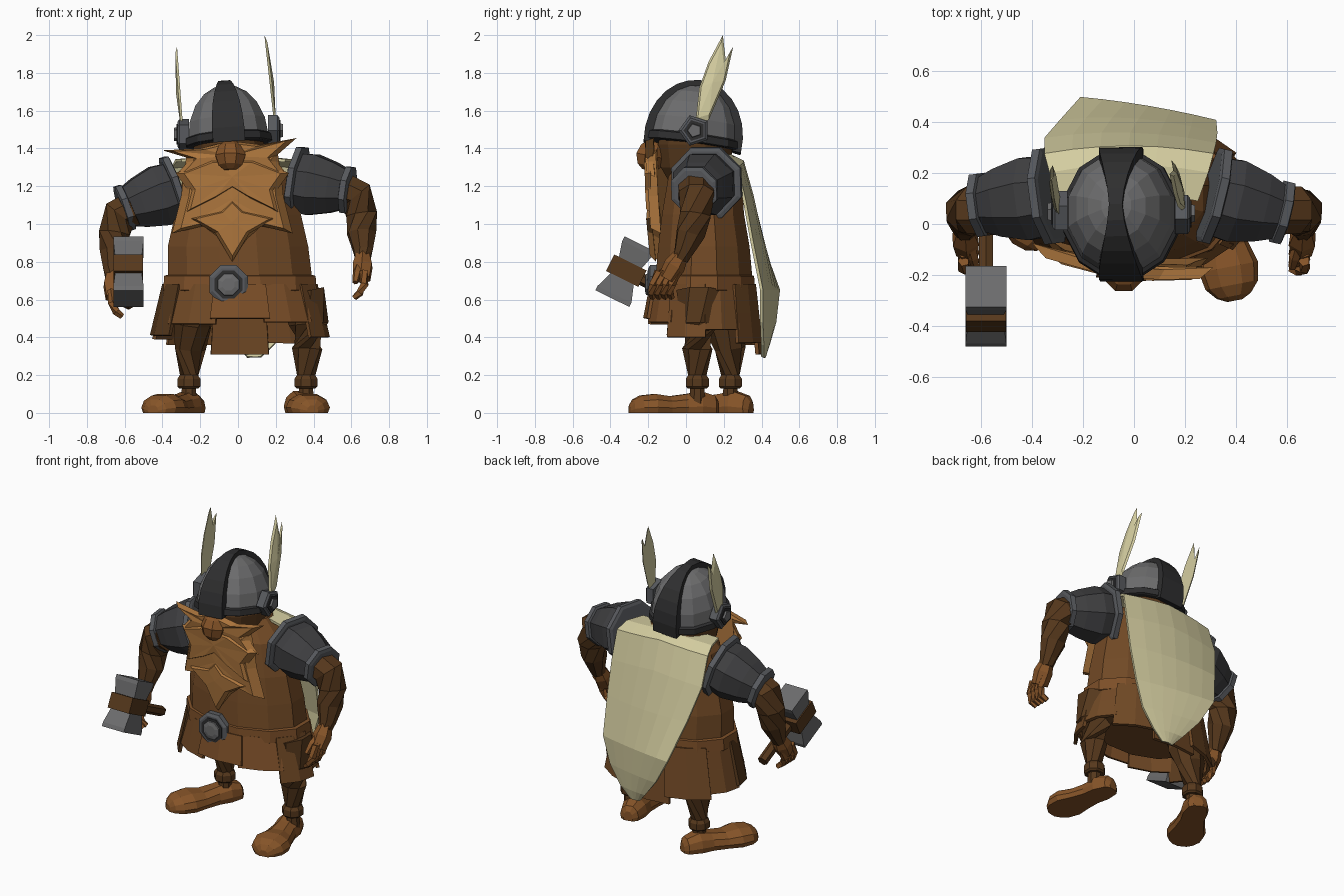
import bpy, bmesh, math
from mathutils import Vector as V, Matrix

def mat(name, r, g, b):
    m = bpy.data.materials.new(name)
    lin = lambda c: ((c / 255 + 0.055) / 1.055) ** 2.4
    m.diffuse_color = (lin(r), lin(g), lin(b), 1)
    return m

TUNIC = mat("tunic brown", 113, 73, 37)
BELT = mat("belt leather", 124, 79, 40)
BEARD = mat("beard ginger", 176, 120, 62)
BOOT = mat("boot tan", 134, 84, 40)
SKIN = mat("skin brown", 86, 56, 28)
STEEL = mat("steel grey", 108, 108, 109)
TRIM = mat("trim grey", 88, 90, 94)
PLATE = mat("plate dark grey", 62, 62, 64)
DARK = mat("crest dark", 46, 46, 47)
CREAM = mat("cream cloth", 212, 205, 160)

def finish(name, bm, m, thick=0):
    bmesh.ops.recalc_face_normals(bm, faces=bm.faces)
    me = bpy.data.meshes.new(name)
    bm.to_mesh(me)
    bm.free()
    me.materials.append(m)
    ob = bpy.data.objects.new(name, me)
    bpy.context.collection.objects.link(ob)
    if thick:
        s = ob.modifiers.new("thickness", 'SOLIDIFY')
        s.thickness, s.offset = thick, 0
    return ob

def loft(name, rings, m, closed=True, thick=0):
    """Skin through rings of points; closed rings get end caps."""
    bm = bmesh.new()
    vs = [[bm.verts.new(p) for p in r] for r in rings]
    n = len(vs[0])
    for a, b in zip(vs, vs[1:]):
        for i in range(n if closed else n - 1):
            j = (i + 1) % n
            bm.faces.new((a[i], a[j], b[j], b[i]))
    if closed:
        bm.faces.new(vs[0])
        bm.faces.new(vs[-1])
    return finish(name, bm, m, thick)

def ell(c, rx, ry, n=12, ph=0.5):
    return [V((c[0] + rx * math.cos(2 * math.pi * (i + ph) / n),
               c[1] + ry * math.sin(2 * math.pi * (i + ph) / n), c[2])) for i in range(n)]

def tube(name, pts, m, n=8):
    """Round sections (x, y, z, radius) along a path."""
    P = [V(p[:3]) for p in pts]
    rings = []
    for i, p in enumerate(P):
        t = P[min(i + 1, len(P) - 1)] - P[max(i - 1, 0)]
        q = t.to_track_quat('Z', 'Y')
        rings.append([p + q @ v for v in ell((0, 0, 0), pts[i][3], pts[i][3], n)])
    return loft(name, rings, m)

def fan(name, outline, mid, place, m, th, bulge):
    """Star-shaped plate with a bevelled edge and a slightly raised middle."""
    bm = bmesh.new()
    inner = [(a + (mid[0] - a) * 0.15, b + (mid[1] - b) * 0.15) for a, b in outline]
    f = [bm.verts.new(place(a, b, th / 2)) for a, b in inner]
    k = [bm.verts.new(place(a, b, -th / 2)) for a, b in outline]
    cf, ck = bm.verts.new(place(*mid, th / 2 + bulge)), bm.verts.new(place(*mid, -th / 2))
    for i in range(len(f)):
        j = (i + 1) % len(f)
        bm.faces.new((f[i], f[j], cf))
        bm.faces.new((k[i], k[j], ck))
        bm.faces.new((f[i], f[j], k[j], k[i]))
    return finish(name, bm, m)

# torso, belt and buckle
loft("torso", [ell((x, y, z), rx, ry) for z, x, y, rx, ry in (
    (0.52, 0, 0.1, 0.35, 0.24), (0.72, 0.01, 0.095, 0.395, 0.265), (0.88, 0, 0.095, 0.385, 0.25),
    (1.05, 0, 0.09, 0.345, 0.225), (1.25, -0.01, 0.1, 0.29, 0.2), (1.36, -0.03, 0.12, 0.18, 0.14))], TUNIC)
loft("belt", [ell((0.01, 0.095, z), r, r - 0.14) for z, r in ((0.645, 0.41), (0.65, 0.42), (0.725, 0.415), (0.73, 0.4))], BELT)
tube("buckle", [(-0.05, -0.12, 0.68, 0.11), (-0.05, -0.19, 0.68, 0.11), (-0.05, -0.2, 0.68, 0.092)], TRIM)
tube("buckle_inset", [(-0.05, -0.18, 0.68, 0.08), (-0.05, -0.204, 0.68, 0.08)], DARK)
tube("buckle_boss", [(-0.05, -0.18, 0.68, 0.068), (-0.05, -0.212, 0.68, 0.06), (-0.05, -0.218, 0.68, 0.035)], STEEL)

# split skirt: flared panels hanging below the belt
hem = [0.44, 0.37, 0.31, 0.36, 0.39, 0.41, 0.47, 0.50, 0.48, 0.40]
for i, bottom in enumerate(hem):
    a0 = 2 * math.pi * i / 10
    out = 0.012 * (i % 2)
    rows = []
    for t in (0, 0.5, 1):
        z = 0.68 + (bottom - 0.68) * t
        rx, ry = 0.39 + 0.065 * t + out, 0.265 + 0.035 * t + out
        rows.append([V((0.01 + rx * math.cos(a), 0.095 + ry * math.sin(a), z))
                     for a in (a0 - 0.03, a0 + 0.31, a0 + 0.66)])
    loft("skirt_panel", rows, BELT if 7 <= i <= 8 else SKIN if i == 5 else TUNIC, False, 0.02)

# legs and boots
def leg(side, hip, ankle, heel, toe):
    (hx, hy), (ax, ay) = hip, ankle
    tube(side + "_leg", [(hx * 0.9, hy, 0.64, 0.13), (hx, hy, 0.47, 0.105), (hx * 0.4 + ax * 0.6, ay, 0.34, 0.082),
                         (ax, ay, 0.18, 0.048)], SKIN)
    tube(side + "_cuff", [(ax, ay, z, r) for z, r in ((0.13, 0.055), (0.14, 0.066), (0.18, 0.066), (0.2, 0.052))], SKIN)
    tube(side + "_ankle", [(ax, ay, 0.05, 0.045), (ax, ay, 0.14, 0.04)], SKIN)
    h, t = V((*heel, 0)), V((*toe, 0))
    d = t - h
    s = V((d.y, -d.x, 0)).normalized()
    rings = []
    for u, w, hh in ((0, 0.03, 0.06), (0.04, 0.06, 0.09), (0.2, 0.082, 0.115), (0.36, 0.078, 0.1), (0.55, 0.095, 0.088),
                     (0.72, 0.118, 0.1), (0.87, 0.105, 0.092), (0.96, 0.068, 0.07), (1, 0.03, 0.04)):
        prof = [(-0.9, 0), (-1, 0.3), (-0.85, 0.7), (-0.4, 1), (0.4, 1), (0.85, 0.7), (1, 0.3), (0.9, 0)]
        rings.append([h + d * u + s * (w * a) + V((0, 0, hh * b)) for a, b in prof])
    loft(side + "_boot", rings, BOOT)

leg("left", (-0.24, 0.19), (-0.26, 0.235), (-0.215, 0.345), (-0.45, -0.09))
leg("right", (0.375, 0.07), (0.36, 0.06), (0.305, 0.17), (0.395, -0.3))

# shoulder armour with trim rings, arms and hands
def arm(side, sx, inner, outer, drop):
    a, b = V(inner), V(outer)
    d = (b - a).normalized()
    at = lambda t, r: (*a.lerp(b, t), r)
    tube(side + "_shoulder_plate", [at(0, 0.165), at(0.3, 0.175), at(0.7, 0.145), at(1, 0.11)], PLATE)
    for part, c, r in (("inner", a, 0.203), ("outer", b, 0.133)):
        tube(f"{side}_{part}_trim", [(*(c + d * o), r + e) for o, e in ((-0.022, -0.02), (-0.016, 0), (0.016, 0), (0.022, -0.02))], TRIM)
    f = lambda x, y, z, r: (sx * x, y, z - drop, r)
    tube(side + "_arm", [f(0.55, 0.05, 1.18, 0.1), f(0.625, 0.055, 1.15, 0.1), f(0.655, 0.05, 1.05, 0.088),
                         f(0.655, 0.025, 0.95, 0.08), f(0.662, -0.01, 0.86, 0.055), f(0.66, -0.03, 0.81, 0.043)], SKIN)
    tube(side + "_palm", [f(0.66, -0.025, 0.84, 0.04), f(0.66, -0.06, 0.78, 0.058), f(0.655, -0.1, 0.71, 0.05)], BOOT, 6)
    for i in range(4):
        y = -0.155 + 0.033 * i
        tube(side + "_finger", [f(0.667, y + 0.01, 0.75, 0.023), f(0.668, y - 0.02, 0.68, 0.023),
                                f(0.645, y - 0.03, 0.635, 0.021), f(0.615, y - 0.02, 0.61, 0.016)], BOOT, 5)
    tube(side + "_thumb", [f(0.65, -0.06, 0.79, 0.026), f(0.63, -0.13, 0.74, 0.023), f(0.62, -0.17, 0.69, 0.015)], BOOT, 5)

arm("left", -1, (-0.335, 0.11, 1.175), (-0.6, 0.075, 1.085), 0.1)
arm("right", 1, (0.315, 0.11, 1.22), (0.58, 0.045, 1.18), 0)

# hammer
top, low = V((-0.58, -0.245, 0.895)), V((-0.58, -0.39, 0.605))
across = V((0, -0.295, 0.145)).normalized()

def block(name, secs, m):
    loft(name, [[top.lerp(low, t) + V((sx * w, 0, 0)) + across * (sy * h)
                 for sx, sy in ((-1, -1), (1, -1), (1, 1), (-1, 1))] for t, w, h in secs], m)

block("hammer_top", [(0, 0.08, 0.09), (0.08, 0.08, 0.09), (0.36, 0.07, 0.066)], STEEL)
block("hammer_band", [(0.34, 0.078, 0.095), (0.64, 0.078, 0.095)], SKIN)
block("hammer_bottom", [(0.62, 0.07, 0.066), (0.92, 0.08, 0.1), (1, 0.08, 0.1)], STEEL)
tube("hammer_handle", [(-0.58, -0.3, 0.74, 0.032), (-0.58, 0.03, 0.575, 0.032)], SKIN, 6)

# head, nose and layered beard
loft("head", [ell((-0.05, 0.05, z), r, r + 0.01) for z, r in ((1.2, 0.12), (1.3, 0.18), (1.42, 0.195), (1.5, 0.18))], SKIN)
tube("nose", [(-0.04, -0.2, 1.285, 0.035), (-0.04, -0.195, 1.31, 0.068), (-0.04, -0.185, 1.36, 0.086),
              (-0.04, -0.175, 1.41, 0.068), (-0.04, -0.17, 1.435, 0.035)], BOOT)

def front(y0):
    return lambda x, z, o: V((x, y0 - o + 0.35 * (x + 0.03) ** 2 - 0.12 * (x + 0.03) + 0.05 * (1.15 - z), z))

def both(half):
    """Mirror a half outline across the beard's middle line."""
    c = -0.03
    return [(c - x, z) for x, z in half] + [(c + x, z) for x, z in reversed(half) if x]

fan("beard_base", both([(0, 1.4), (0.24, 1.38), (0.26, 1.25), (0.27, 1.15), (0.32, 0.95), (0.15, 0.99), (0.08, 0.92), (0, 0.78)]),
    (-0.03, 1.13), front(-0.165), BEARD, 0.05, 0.005)
fan("beard_chevron", both([(0, 1.34), (0.12, 1.34), (0.3, 1.27), (0.23, 1.17), (0.26, 1.05), (0.1, 1.13), (0, 1.19)]),
    (-0.03, 1.25), front(-0.19), BEARD, 0.03, 0.004)
fan("beard_star", both([(0, 1.13), (0.06, 1.07), (0.23, 1.03), (0.09, 0.95), (0, 0.8)]),
    (-0.03, 1.01), front(-0.192), BEARD, 0.03, 0.004)
fan("moustache", [(-0.04, 1.44), (-0.2, 1.4), (-0.4, 1.39), (-0.25, 1.345), (-0.33, 1.26), (-0.14, 1.31), (-0.04, 1.28),
                  (0.08, 1.31), (0.27, 1.25), (0.19, 1.35), (0.31, 1.455), (0.12, 1.42)],
    (-0.04, 1.36), front(-0.175), BEARD, 0.04, 0)

# helmet: faceted dome, rim band and crest strip, tilted back and sideways a little
tilt = Matrix.Translation((-0.05, 0.038, 1.447)) @ Matrix.Rotation(-0.13, 4, 'X') @ Matrix.Rotation(-0.07, 4, 'Y')
arc = lambda deg: (math.cos(math.radians(deg)), math.sin(math.radians(deg)))
dome = loft("helmet_dome", [ell((0, 0, 0.29 * s), 0.22 * c, 0.247 * c) for c, s in map(arc, (0, 20, 40, 58, 74, 86))], STEEL)
rim = loft("helmet_rim", [ell((0, 0, z), 0.22 + e, 0.247 + e) for z, e in ((-0.03, 0.005), (-0.025, 0.016), (0.012, 0.013), (0.02, -0.002))], DARK)
rows = []
for deg in range(-8, 189, 14):
    c, s = arc(deg)
    w = 0.026 + 0.06 * abs(c) ** 1.5
    drop = 0.016 * abs(c)
    rows.append([V((x, -(0.242 + e) * c, (0.296 + e) * s)) for x, e in ((-w, -drop - 0.01), (-w, 0.02), (w, 0.02), (w, -drop - 0.01))])
crest = loft("helmet_crest", rows, DARK)
for ob in (dome, rim, crest):
    ob.matrix_world = tilt

# helmet bosses and feather wings
for side, sx, bx, bz in (("left", -1, -0.26, 1.475), ("right", 1, 0.16, 1.495)):
    f = lambda o, r: (bx + sx * o, 0.045, bz, r)
    tube(side + "_boss", [f(0, 0.085), f(0.05, 0.085), f(0.06, 0.07)], TRIM, 5)
    tube(side + "_boss_inset", [f(0.04, 0.058), f(0.066, 0.058)], DARK, 5)
    tube(side + "_boss_stud", [f(0.04, 0.045), f(0.078, 0.036)], STEEL, 5)
    dy, dz = (-0.02, -0.06) if sx < 0 else (0, 0)
    base, lean = (-0.295, -0.075) if sx < 0 else (0.195, -0.11)
    place = lambda y, z, o: V((base + lean * (z - 1.55) + sx * o, y + dy, z + dz))
    fan(side + "_wing", [(0.05, 1.53), (0.07, 1.72), (0.12, 1.86), (0.195, 2.0), (0.21, 1.87), (0.25, 1.94),
                         (0.21, 1.76), (0.12, 1.55)], (0.14, 1.75), place, CREAM, 0.012, 0.012)

# cape: rows of height, left depth, depth lost towards the right, left and right edge
rows = []
for z, y, k, xl, xr in ((1.365, 0.12, 0, -0.3, 0.25), (1.365, 0.23, 0, -0.33, 0.29), (1.33, 0.3, 0, -0.35, 0.31),
                        (1.15, 0.36, 0.02, -0.35, 0.32), (0.9, 0.43, 0.05, -0.29, 0.325), (0.65, 0.5, 0.09, -0.21, 0.32),
                        (0.48, 0.48, 0.07, -0.11, 0.27), (0.36, 0.445, 0.03, -0.01, 0.19), (0.295, 0.415, 0, 0.05, 0.12)):
    droop = 0.03 if z > 1.1 else 0
    bend = 0.03 if z > 0.7 else 0.01
    rows.append([V((xl + (xr - xl) * i / 6, y - k * i / 6 - bend * (i / 3 - 1) ** 2, z - droop * abs(i / 3 - 1)))
                 for i in range(7)])
loft("cape", rows, CREAM, False, 0.016)
